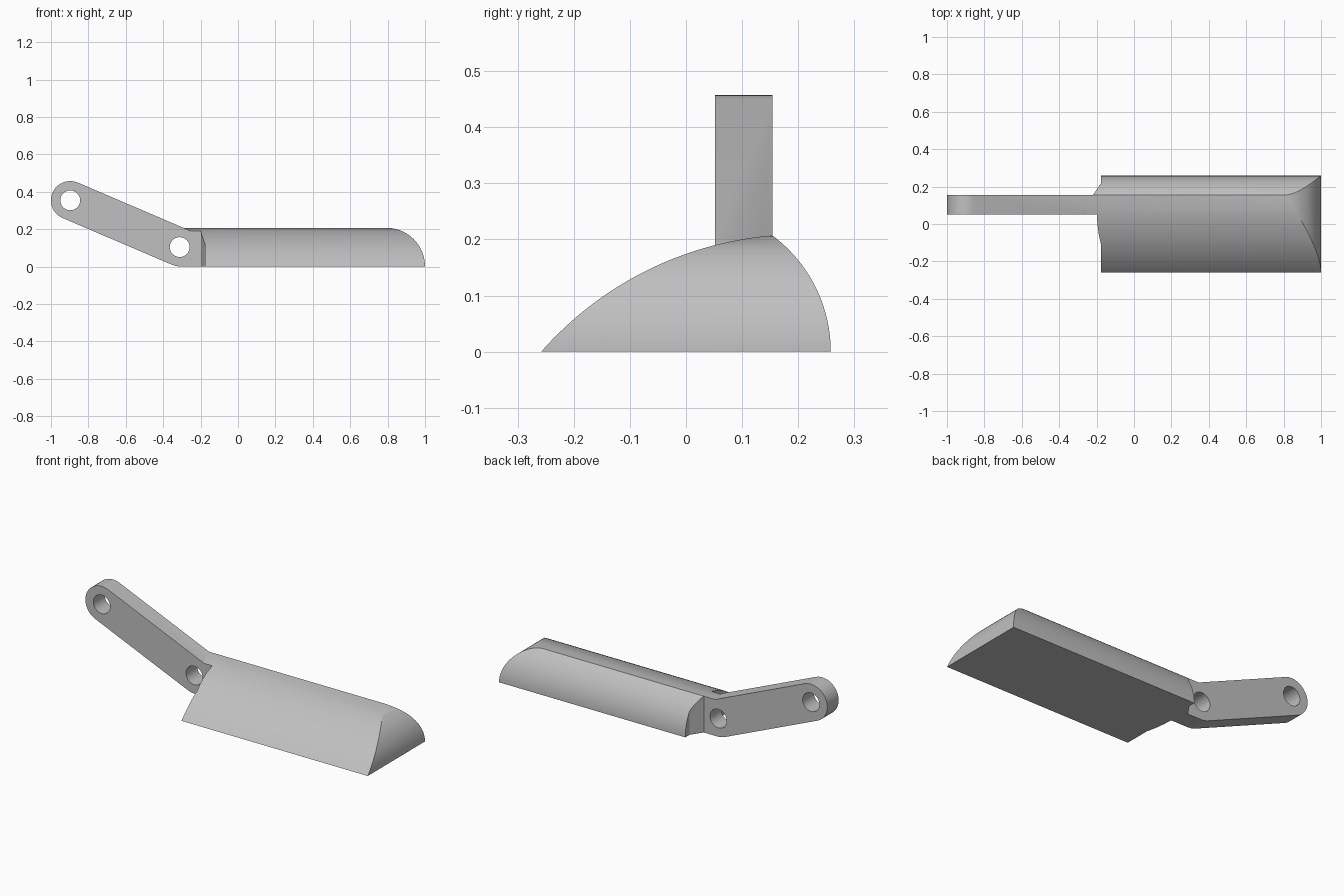
import bpy, bmesh, math

cube = bpy.data.objects.get("Cube")
if cube:
    bpy.data.objects.remove(cube, do_unlink=True)

grey = bpy.data.materials.new("plain_grey")
grey.use_nodes = True
COLOUR = (0.53, 0.53, 0.53, 1)
grey.diffuse_color = COLOUR
grey.node_tree.nodes["Principled BSDF"].inputs["Base Color"].default_value = COLOUR


def arc(cx, cy, r, start, end, n=32):
    """Points on a circle, angles in degrees."""
    angles = [math.radians(start + (end - start) * i / n) for i in range(n + 1)]
    return [(cx + r * math.cos(a), cy + r * math.sin(a)) for a in angles]


def bulge(p, q, turn, n=32):
    """Arc from p to q that turns clockwise through the given degrees."""
    dx, dy = q[0] - p[0], q[1] - p[1]
    half = math.radians(turn) / 2
    r = math.hypot(dx, dy) / 2 / math.sin(half)
    k = 0.5 / math.tan(half)
    cx, cy = (p[0] + q[0]) / 2 + dy * k, (p[1] + q[1]) / 2 - dx * k
    start = math.degrees(math.atan2(p[1] - cy, p[0] - cx))
    return arc(cx, cy, r, start, start - turn, n)


def prism(name, profile, axis, low, high):
    """Extrude a flat profile along the x, y or z axis."""
    place = {"x": lambda a, b, t: (t, a, b),
             "y": lambda a, b, t: (a, t, b),
             "z": lambda a, b, t: (a, b, t)}[axis]
    bm = bmesh.new()
    rings = [[bm.verts.new(place(a, b, t)) for a, b in profile] for t in (low, high)]
    for ring in rings:
        bm.faces.new(ring)
    n = len(profile)
    for i in range(n):
        j = (i + 1) % n
        bm.faces.new((rings[0][i], rings[0][j], rings[1][j], rings[1][i]))
    bmesh.ops.recalc_face_normals(bm, faces=bm.faces)
    mesh = bpy.data.meshes.new(name)
    bm.to_mesh(mesh)
    bm.free()
    mesh.materials.append(grey)
    obj = bpy.data.objects.new(name, mesh)
    bpy.context.collection.objects.link(obj)
    return obj


def combine(target, other, operation):
    """Apply a boolean and drop the helper."""
    mod = target.modifiers.new(operation, "BOOLEAN")
    mod.operation, mod.object, mod.solver = operation, other, "EXACT"
    bpy.context.view_layer.objects.active = target
    bpy.ops.object.modifier_apply(modifier=mod.name)
    bpy.data.objects.remove(other, do_unlink=True)


ARM_FRONT, ARM_BACK = 0.052, 0.154
PIVOT, TIP, R = (-0.312, 0.104), (-0.897, 0.354), 0.103
FRONT, RIDGE, TOP, END = -0.258, 0.154, 0.207, -0.176

# Blade with its ridged cross-section
section = bulge((FRONT, 0), (RIDGE, TOP), 44)
section += arc(0, 0, 0.258, math.degrees(math.atan2(TOP, RIDGE)), 0)[1:]
body = prism("blade_and_arm", section, "x", PIVOT[0], 1.2)

# Rounded nose of the blade
nose = [(-0.6, -0.1), (-0.6, 0.4), (0.793, 0.4)]
nose += arc(0.793, 0, TOP, 90, 0) + [(1.0, -0.1)]
combine(body, prism("nose_cutter", nose, "y", -0.5, 0.5), "INTERSECT")

# Plan outline with the tongue and its curved shoulders
plan = [(1.2, 0.5), (1.2, -0.5), (END, -0.5)]
plan += bulge((END, -0.11), (-0.198, ARM_FRONT), 14, 12)
plan += [(-0.5, ARM_FRONT), (-0.5, ARM_BACK)]
plan += bulge((-0.22, ARM_BACK), (END, 0.22), 1, 2) + [(END, 0.5)]
combine(body, prism("plan_cutter", plan, "z", -0.2, 0.5), "INTERSECT")

# Slanted arm with round ends
lean = math.degrees(math.atan2(TIP[1] - PIVOT[1], TIP[0] - PIVOT[0]))
outline = arc(*TIP, R, lean - 90, lean + 90) + arc(*PIVOT, R, lean + 90, lean + 270)
combine(body, prism("arm", outline, "y", ARM_FRONT, ARM_BACK), "UNION")

# Pin holes
for centre in (PIVOT, TIP):
    hole = arc(*centre, 0.053, 0, 360, 48)[:-1]
    combine(body, prism("hole_cutter", hole, "y", -0.4, 0.4), "DIFFERENCE")

# Lift onto the ground and smooth the curves
base = min(v.co.z for v in body.data.vertices)
for v in body.data.vertices:
    v.co.z -= base
bpy.ops.object.select_all(action="DESELECT")
body.select_set(True)
bpy.context.view_layer.objects.active = body
bpy.ops.object.shade_smooth_by_angle(angle=math.radians(25))
